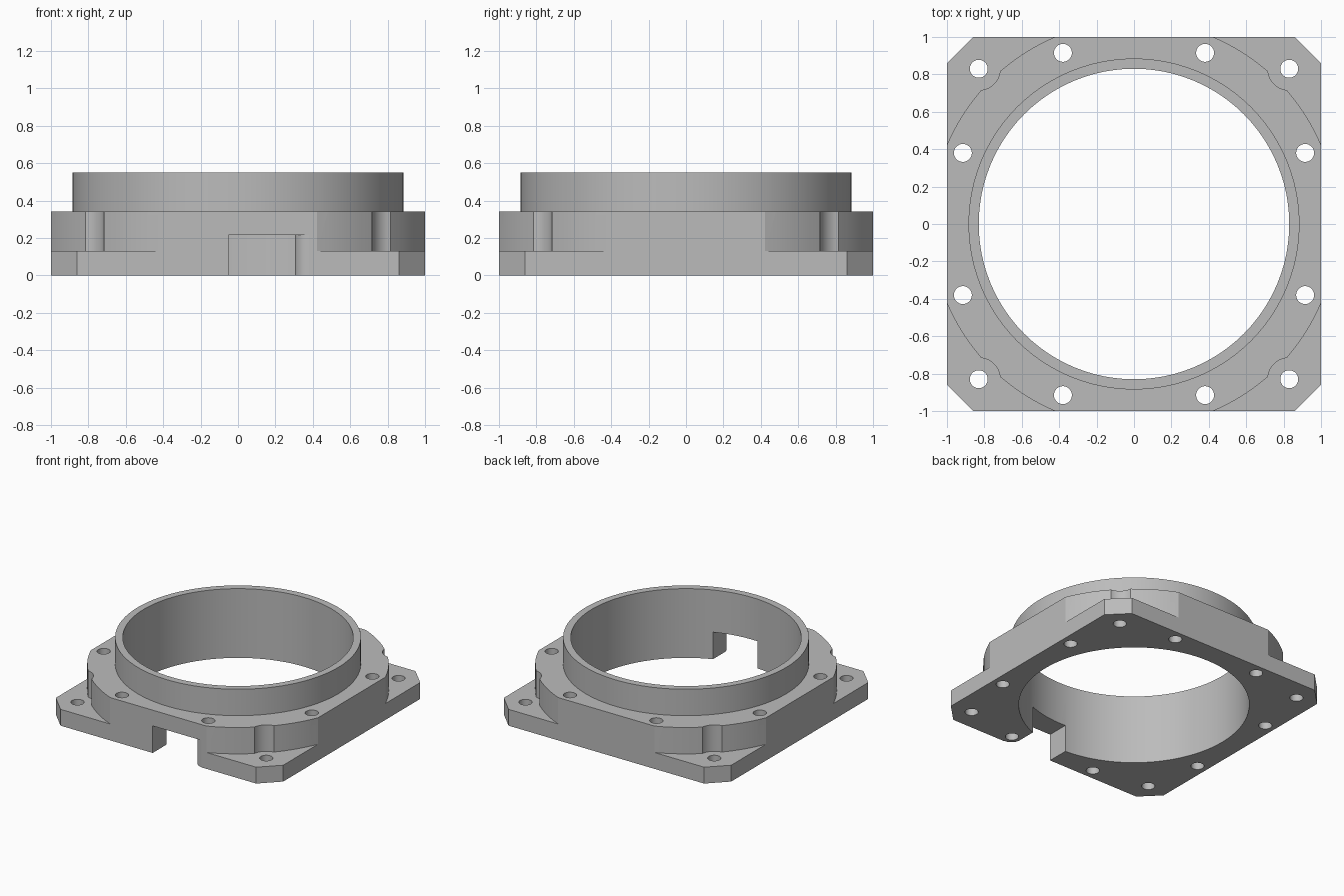
import bpy, bmesh
from math import sin, cos, pi, radians

cube = bpy.data.objects.get("Cube")
if cube:
    bpy.data.objects.remove(cube, do_unlink=True)

BORE, RING, BODY = 0.83, 0.885, 1.086
PLATE_TOP, BODY_TOP, RING_TOP = 0.13, 0.34, 0.55
SEGMENTS = 96


def finish(name, bm):
    bmesh.ops.recalc_face_normals(bm, faces=bm.faces)
    mesh = bpy.data.meshes.new(name)
    bm.to_mesh(mesh)
    bm.free()
    obj = bpy.data.objects.new(name, mesh)
    bpy.context.collection.objects.link(obj)
    return obj


def circle(r, x=0, y=0, n=SEGMENTS):
    return [(x + r * cos(2 * pi * i / n), y + r * sin(2 * pi * i / n)) for i in range(n)]


def prism(name, outline, z0, z1):
    bm = bmesh.new()
    low = [bm.verts.new((x, y, z0)) for x, y in outline]
    high = [bm.verts.new((x, y, z1)) for x, y in outline]
    bm.faces.new(low)
    bm.faces.new(high)
    for i in range(len(low)):
        bm.faces.new((low[i - 1], low[i], high[i], high[i - 1]))
    return finish(name, bm)


def tube(name, r_in, r_out, z0, z1):
    bm = bmesh.new()
    loops = [[bm.verts.new((x, y, z)) for x, y in circle(r)]
             for r, z in ((r_in, z0), (r_out, z0), (r_out, z1), (r_in, z1))]
    for k in range(4):
        a, b = loops[k - 1], loops[k]
        for i in range(SEGMENTS):
            bm.faces.new((a[i - 1], a[i], b[i], b[i - 1]))
    return finish(name, bm)


def cut(target, cutter):
    cutter.hide_render = True
    mod = target.modifiers.new(cutter.name, 'BOOLEAN')
    mod.operation = 'DIFFERENCE'
    mod.solver = 'EXACT'
    mod.object = cutter
    bpy.context.view_layer.objects.active = target
    bpy.ops.object.modifier_apply(modifier=mod.name)
    bpy.data.objects.remove(cutter, do_unlink=True)


# Square block with chamfered corners
c = 0.86
outline = [(1, -c), (1, c), (c, 1), (-c, 1), (-1, c), (-1, -c), (-c, -1), (c, -1)]
flange = prism("bearing_flange", outline, 0, RING_TOP)

# Turn the upper ring and the round body above the plate
cut(flange, tube("ring_shoulder", RING, 2, BODY_TOP, 1))
cut(flange, tube("body_shoulder", BODY, 2, PLATE_TOP, 1))

# Corner screw reliefs and corner holes
for sx in (-1, 1):
    for sy in (-1, 1):
        x, y = 0.83 * sx, 0.83 * sy
        cut(flange, prism("screw_relief", circle(0.115, x, y, 48), PLATE_TOP, 1))
        cut(flange, prism("corner_hole", circle(0.048, x, y, 32), -1, 1))
        # Pair of body holes beside each corner
        for hx, hy in ((0.38, 0.915), (0.915, 0.38)):
            cut(flange, prism("body_hole", circle(0.048, hx * sx, hy * sy, 32), -1, 1))

# Main bore
cut(flange, prism("bore", circle(BORE), -1, 1))

# Cable slot through the front wall, rounded around the nearby hole
r = 0.076
arc = [(0.38 - r * sin(t * pi / 20), -0.92 - r * cos(t * pi / 20)) for t in range(11)]
slot = [(-0.05, -1.2), (0.38, -1.2)] + arc + [(0.38 - r, -0.6), (-0.05, -0.6)]
cut(flange, prism("cable_slot", slot, -0.2, 0.215))

# Grey finish
grey = bpy.data.materials.new("grey_metal")
grey.use_nodes = True
colour = (0.5, 0.5, 0.5, 1)
grey.diffuse_color = colour
grey.node_tree.nodes["Principled BSDF"].inputs["Base Color"].default_value = colour
flange.data.materials.clear()
flange.data.materials.append(grey)

bpy.ops.object.select_all(action='DESELECT')
flange.select_set(True)
bpy.context.view_layer.objects.active = flange
bpy.ops.object.shade_smooth_by_angle(angle=radians(20))
